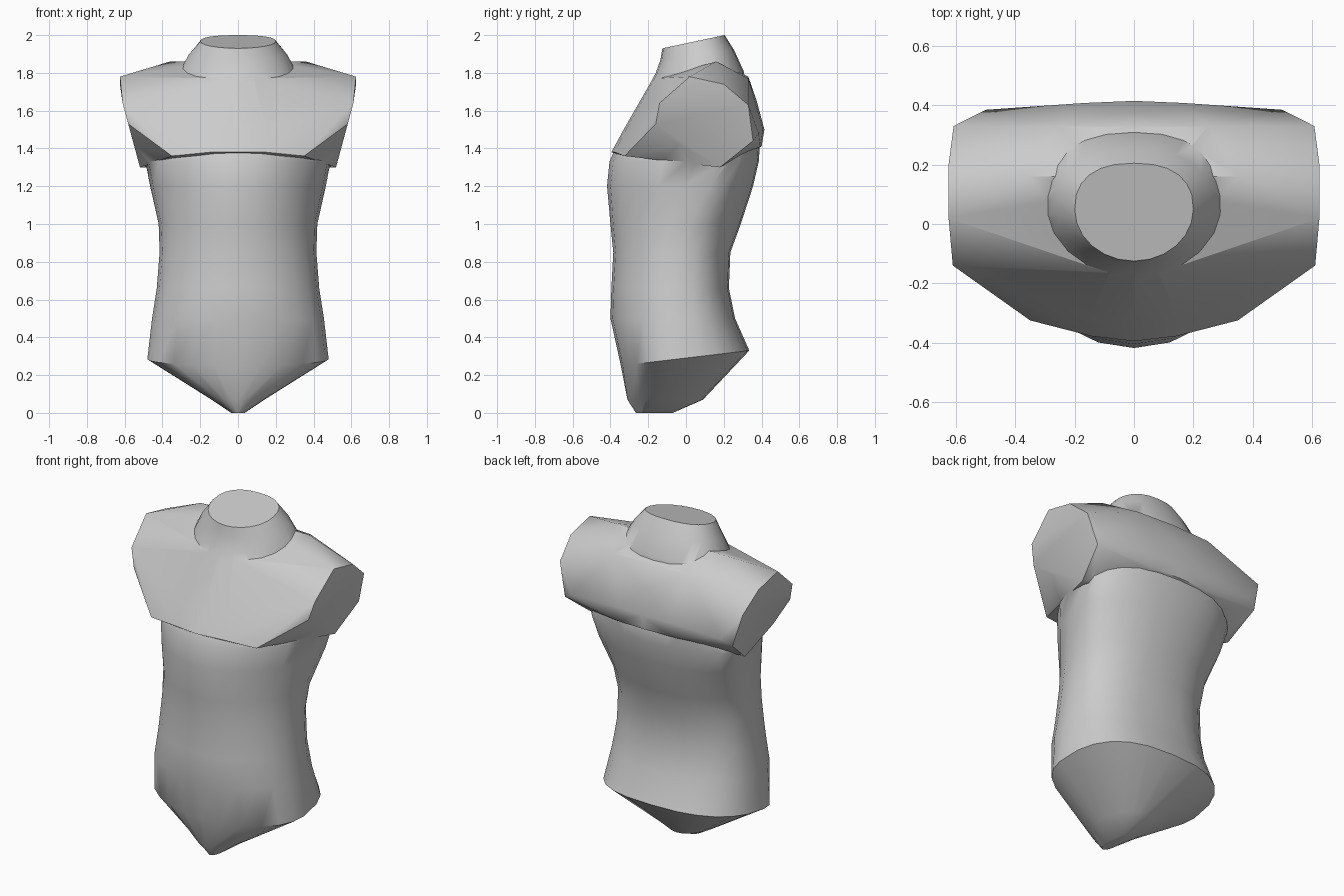
import bpy, bmesh, math

cube = bpy.data.objects.get("Cube")
if cube:
    bpy.data.objects.remove(cube, do_unlink=True)

grey = bpy.data.materials.new("plain grey")
grey.use_nodes = True
colour = (0.6, 0.6, 0.6, 1)
grey.diffuse_color = colour
grey.node_tree.nodes["Principled BSDF"].inputs["Base Color"].default_value = colour

SEGMENTS = 24


def finish(bm, name):
    """Turn a bmesh into a grey object."""
    bmesh.ops.recalc_face_normals(bm, faces=bm.faces)
    mesh = bpy.data.meshes.new(name)
    bm.to_mesh(mesh)
    bm.free()
    mesh.materials.append(grey)
    obj = bpy.data.objects.new(name, mesh)
    bpy.context.collection.objects.link(obj)
    return obj


def loft(name, rings):
    """Skin a stack of equal-length point rings and cap both ends."""
    bm = bmesh.new()
    loops = [[bm.verts.new(p) for p in ring] for ring in rings]
    count = len(loops[0])
    for low, high in zip(loops, loops[1:]):
        for i in range(count):
            j = (i + 1) % count
            bm.faces.new((low[i], low[j], high[j], high[i]))
    bm.faces.new(loops[0])
    bm.faces.new(loops[-1])
    return finish(bm, name)


def hull(name, points):
    """Stretch a tight skin over a cloud of points."""
    bm = bmesh.new()
    for p in points:
        bm.verts.new(p)
    bmesh.ops.convex_hull(bm, input=bm.verts[:])
    loose = [v for v in bm.verts if not v.link_faces]
    bmesh.ops.delete(bm, geom=loose, context="VERTS")
    return finish(bm, name)


def body_ring(z_front, z_back, width, y_wide, y_front, y_back, n_front, n_back):
    """Body section: one rounded half in front of its widest line, one behind."""
    ring = []
    for i in range(SEGMENTS):
        a = 2 * math.pi * i / SEGMENTS
        c, s = math.cos(a), math.sin(a)
        n, reach = (n_back, y_back - y_wide) if s > 0 else (n_front, y_wide - y_front)
        x = math.copysign(abs(c) ** (2 / n), c) * width
        y = y_wide + math.copysign(abs(s) ** (2 / n), s) * reach
        blend = (y - y_front) / (y_back - y_front)
        ring.append((x, y, z_front + (z_back - z_front) * blend))
    return ring


# Torso core from crotch, over the leg cuts and waist, to the neck cut
core = [
    (0, 0, .035, -.17, -.265, -.07, 2, 2),
    (.07, .07, .14, -.12, -.31, .09, 2, 2),
    (.25, .33, .48, -.06, -.345, .335, 2, 2.6),
    (.5, .5, .455, -.06, -.4, .26, 2, 2.5),
    (.66, .66, .43, -.05, -.395, .227, 2, 2.5),
    (.85, .85, .415, -.03, -.385, .235, 2, 2.4),
    (1, 1, .42, .02, -.4, .29, 2, 2.2),
    (1.2, 1.2, .465, .13, -.418, .355, 2, 2.1),
    (1.33, 1.33, .49, .16, -.405, .385, 2, 2.2),
    (1.4, 1.4, .47, .15, -.375, .39, 2, 2.3),
    (1.8, 1.81, .31, .1, -.16, .305, 2, 2.2),
    (1.87, 1.92, .26, .08, -.135, .255, 2, 2.2),
    (1.93, 2, .2, .05, -.125, .205, 2, 2.4),
]
torso = loft("torso", [body_ring(*s) for s in core])

# Chest and shoulders: one taut skin over ribs, arm cuts and shoulder ridges
ribs = [
    (1.38, 1.41, .49, .15, -.395, .4, 2.2, 2.5),
    (1.5, 1.5, .47, .15, -.33, .415, 2.4, 2.6),
    (1.65, 1.65, .43, .12, -.24, .375, 2.2, 2.4),
    (1.77, 1.78, .32, .1, -.175, .33, 2, 2.4),
]
arm_cut = [(-.16, 1.53), (-.14, 1.64), (.02, 1.78), (.2, 1.74),
           (.33, 1.63), (.355, 1.44), (.18, 1.3), (-.04, 1.42)]
half = [(min(.625, .6 + (z - 1.6) * .27), y, z) for y, z in arm_cut]
# trapezius ridge, its rear corner, shoulder blade and lower chest corner
half += [(.36, .16, 1.86), (.25, .33, 1.77), (.5, .385, 1.48), (.35, -.325, 1.36)]
points = [p for rib in ribs for p in body_ring(*rib)]
for side in (1, -1):
    points += [(side * x, y, z) for x, y, z in half]
chest = hull("chest", points)

# Join the two into one skin
join = torso.modifiers.new("join chest", "BOOLEAN")
join.operation = "UNION"
join.solver = "EXACT"
join.object = chest
bpy.ops.object.select_all(action="DESELECT")
torso.select_set(True)
bpy.context.view_layer.objects.active = torso
bpy.ops.object.modifier_apply(modifier=join.name)
bpy.data.objects.remove(chest, do_unlink=True)
bpy.ops.object.shade_smooth_by_angle(angle=math.radians(40))
